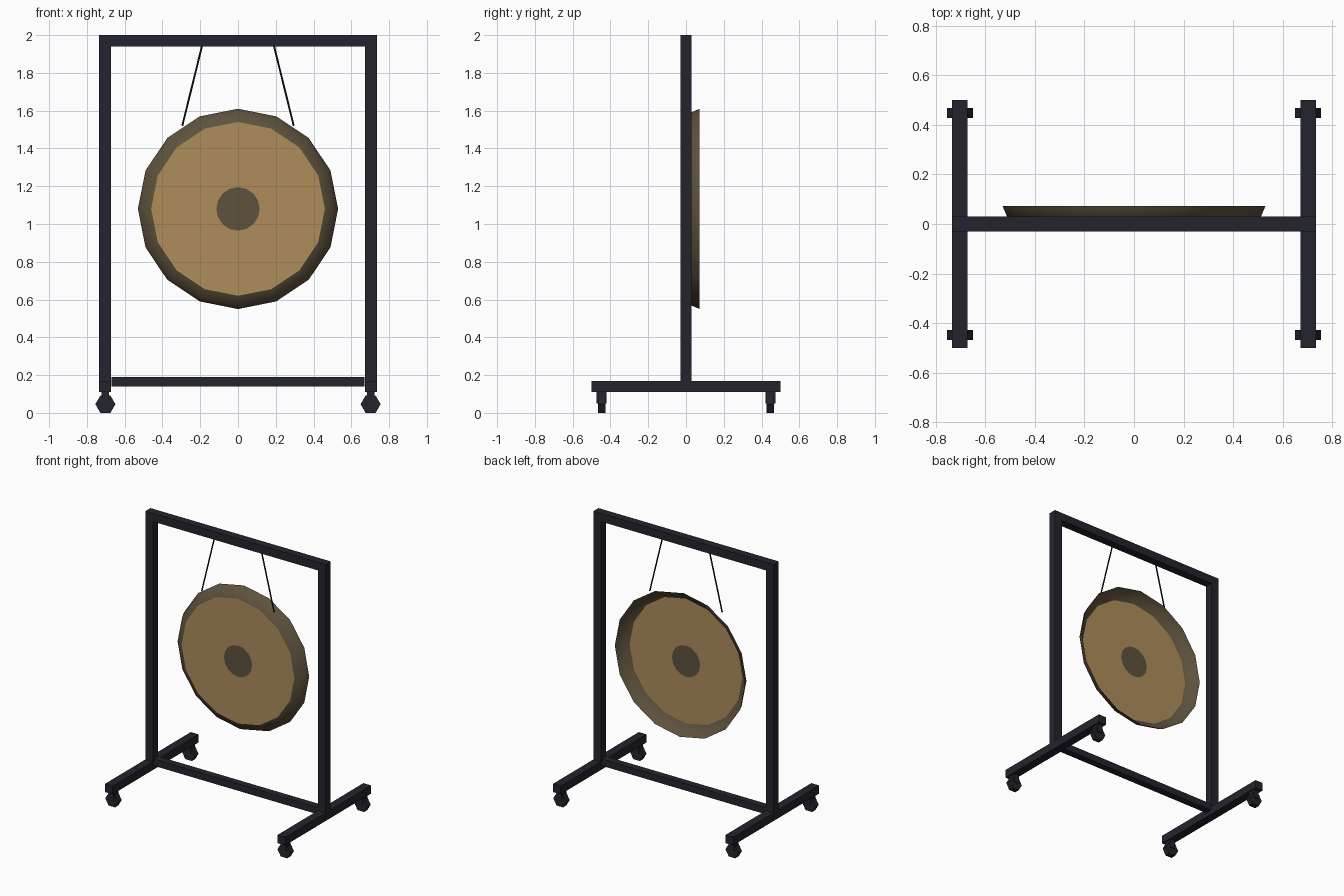
import bpy, bmesh, math
from mathutils import Vector, Matrix

if "Cube" in bpy.data.objects:
    bpy.data.objects.remove(bpy.data.objects["Cube"])


def material(name, rgb):
    m = bpy.data.materials.new(name)
    m.diffuse_color = (*rgb, 1)
    m.use_nodes = True
    m.node_tree.nodes["Principled BSDF"].inputs["Base Color"].default_value = m.diffuse_color
    return m


FRAME = material("black_frame", (0.0175, 0.0175, 0.027))
GOLD = material("gong_gold", (0.42, 0.265, 0.105))
BRONZE = material("dark_bronze", (0.112, 0.084, 0.047))
CORD = material("black_cord", (0.008, 0.008, 0.009))


def finish(name, bm, *mats):
    me = bpy.data.meshes.new(name)
    bm.to_mesh(me)
    bm.free()
    for m in mats:
        me.materials.append(m)
    ob = bpy.data.objects.new(name, me)
    bpy.context.collection.objects.link(ob)
    return ob


def box(name, lo, hi, mat):
    lo, hi = Vector(lo), Vector(hi)
    bm = bmesh.new()
    bmesh.ops.create_cube(bm, size=1, matrix=Matrix.Translation((lo + hi) / 2) @ Matrix.Diagonal((*(hi - lo), 1)))
    return finish(name, bm, mat)


def rod(name, a, b, radius, sides, mat):
    a, b = Vector(a), Vector(b)
    rot = (b - a).to_track_quat('Z', 'Y').to_matrix().to_4x4()
    bm = bmesh.new()
    bmesh.ops.create_cone(bm, cap_ends=True, segments=sides, radius1=radius, radius2=radius,
                          depth=(b - a).length, matrix=Matrix.Translation((a + b) / 2) @ rot)
    return finish(name, bm, mat)


# Frame rails
box("top_beam", (-0.735, -0.03, 1.94), (0.735, 0.03, 2.0), FRAME)
box("bottom_rail", (-0.67, -0.026, 0.14), (0.67, 0.026, 0.19), FRAME)

for s, side in ((-1, "left"), (1, "right")):
    x0, x1 = sorted((s * 0.672, s * 0.735))
    box(side + "_post", (x0, -0.03, 0.17), (x1, 0.03, 1.94), FRAME)
    box(side + "_foot", (x0, -0.5, 0.11), (x1, 0.5, 0.17), FRAME)
    # Hanging cord
    rod(side + "_cord", (s * 0.19, 0, 1.945), (s * 0.295, 0, 1.52), 0.005, 8, CORD)
    # Casters
    for t, end in ((-1, "front"), (1, "back")):
        x, y = s * 0.702, t * 0.447
        box(f"{side}_{end}_caster_stem", (x - 0.02, y - 0.027, 0.05), (x + 0.02, y + 0.027, 0.11), FRAME)
        # Wheel has a corner pointing to each side
        w = rod(f"{side}_{end}_wheel", (0, -0.02, 0), (0, 0.02, 0), 0.053, 6, FRAME)
        corner = max((v.co for v in w.data.vertices), key=lambda c: c.x)
        w.data.transform(Matrix.Rotation(math.atan2(corner.z, corner.x), 4, 'Y'))
        w.location = (x, y, 0.046)

# Gong: open dish with a flared rim, 16 sides
PROFILE = [(0.115, 0.0), (0.46, 0.0), (0.51, 0.025), (0.53, 0.072)]
N = 16
bm = bmesh.new()
rings = [[bm.verts.new((r * math.sin(2 * math.pi * i / N), y, 1.08 + r * math.cos(2 * math.pi * i / N)))
          for i in range(N)] for r, y in PROFILE]
bm.faces.new(rings[0]).material_index = 1
for k, (a, b) in enumerate(zip(rings, rings[1:])):
    for i in range(N):
        j = (i + 1) % N
        f = bm.faces.new((a[i], b[i], b[j], a[j]))
        f.material_index = 0 if k == 0 else 1
        f.smooth = k > 0
bmesh.ops.recalc_face_normals(bm, faces=bm.faces)
bm.faces.ensure_lookup_table()
if bm.faces[0].normal.y > 0:
    bmesh.ops.reverse_faces(bm, faces=bm.faces)
# Keep a crisp edge between the striking face and the rim
for i in range(N):
    bm.edges.get((rings[1][i], rings[1][(i + 1) % N])).smooth = False
finish("gong", bm, GOLD, BRONZE)
